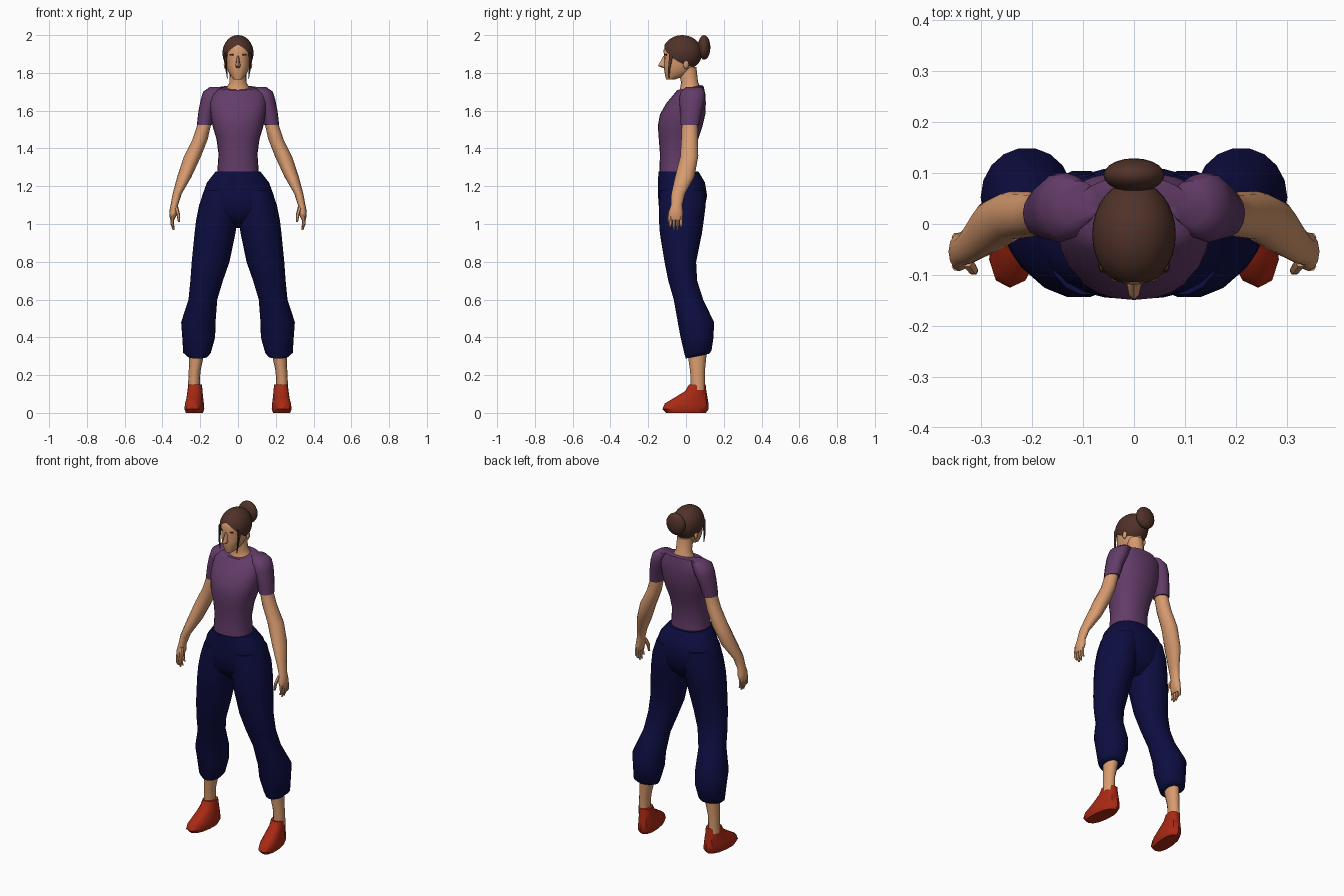
import bpy, bmesh, math
from mathutils import Vector


def material(name, rgb):
    m = bpy.data.materials.new(name)
    m.diffuse_color = (*rgb, 1)
    return m


SKIN = material("skin", (0.69, 0.33, 0.16))
SHIRT = material("purple_cloth", (0.125, 0.045, 0.14))
PANTS = material("navy_cloth", (0.004, 0.004, 0.053))
HAIR = material("brown_hair", (0.08, 0.032, 0.022))
SHOE = material("red_leather", (0.40, 0.022, 0.007))


def finish(bm, name, mat, mirror=False, angle=50):
    bmesh.ops.recalc_face_normals(bm, faces=bm.faces)
    me = bpy.data.meshes.new(name)
    bm.to_mesh(me)
    bm.free()
    me.materials.append(mat)
    ob = bpy.data.objects.new(name, me)
    bpy.context.collection.objects.link(ob)
    bpy.ops.object.select_all(action='DESELECT')
    ob.select_set(True)
    bpy.context.view_layer.objects.active = ob
    bpy.ops.object.shade_smooth_by_angle(angle=math.radians(angle))
    if mirror:
        ob.modifiers.new("mirror", 'MIRROR').use_clip = False
    return ob


def loft(name, mat, rings, n=16, mirror=False, power=1.0, angle=50):
    """Each ring: z, centre x, half width, front y, back y, optional slope along y."""
    bm = bmesh.new()
    loops = []
    for z, cx, rx, yf, yb, *slope in rings:
        s = slope[0] if slope else 0
        cy, ry = (yf + yb) / 2, (yb - yf) / 2
        loop = []
        for i in range(n):
            a = 2 * math.pi * i / n
            c, d = math.cos(a), math.sin(a)
            x = cx + rx * math.copysign(abs(c) ** power, c)
            dy = ry * math.copysign(abs(d) ** power, d)
            loop.append(bm.verts.new((x, cy + dy, z + s * dy)))
        loops.append(loop)
    for a, b in zip(loops, loops[1:]):
        for i in range(n):
            j = (i + 1) % n
            bm.faces.new((a[i], a[j], b[j], b[i]))
    bm.faces.new(loops[0])
    bm.faces.new(loops[-1])
    return finish(bm, name, mat, mirror, angle)


def ellipsoid(center, radii, u=20, v=12):
    bm = bmesh.new()
    bmesh.ops.create_uvsphere(bm, u_segments=u, v_segments=v, radius=1)
    for p in bm.verts:
        p.co = Vector([c + r * q for c, r, q in zip(center, radii, p.co)])
    return bm


# Head and face
loft("head", SKIN, [
    (1.765, 0, .022, -.105, -.06), (1.785, 0, .040, -.110, 0),
    (1.81, 0, .053, -.115, .03), (1.84, 0, .062, -.117, .05),
    (1.88, 0, .067, -.114, .068), (1.92, 0, .071, -.120, .073),
    (1.95, 0, .064, -.105, .062), (1.98, 0, .035, -.06, .025)], n=20, power=.92)
loft("nose", SKIN, [
    (1.826, 0, .008, -.122, -.10), (1.836, 0, .014, -.148, -.09),
    (1.85, 0, .011, -.141, -.09), (1.89, 0, .006, -.120, -.09)], n=8)
loft("brows", HAIR, [
    (1.893, .032, .012, -.113, -.10), (1.899, .032, .014, -.114, -.10)], n=8, mirror=True)
finish(ellipsoid((.067, 0, 1.845), (.009, .015, .024), 10, 6), "ears", SKIN, True)
loft("neck", SKIN, [
    (1.69, 0, .074, -.045, .075, .2), (1.725, 0, .058, -.032, .072, .2),
    (1.75, 0, .045, -.026, .064), (1.83, 0, .044, -.045, .055)])

# Hair: half a cap cut along a centre-parted hairline, then mirrored
bm = ellipsoid((0, -.02, 1.905), (.082, .105, .095), 32, 20)
for point, normal in (((0, 0, 0), (-1, 0, 0)), ((0, 0, 1.875), (-.6, -.65, -1))):
    bmesh.ops.bisect_plane(bm, geom=bm.verts[:] + bm.edges[:] + bm.faces[:],
                           plane_co=point, plane_no=normal, clear_outer=True)
cap = finish(bm, "hair_cap", HAIR, True)
bm = ellipsoid((0, .096, 1.935), (.06, .033, .065))
finish(bm, "hair_bun", HAIR)
loft("hair_strands", HAIR, [
    (1.77, .056, .002, -.094, -.088), (1.82, .062, .005, -.096, -.083),
    (1.87, .065, .006, -.092, -.072), (1.91, .062, .008, -.092, -.062)], n=6, mirror=True)

# Shirt
loft("shirt_body", SHIRT, [
    (1.255, 0, .112, -.141, .05), (1.30, 0, .108, -.140, .047),
    (1.37, 0, .103, -.138, .048), (1.45, 0, .114, -.144, .065),
    (1.52, 0, .135, -.149, .088), (1.58, 0, .146, -.138, .102),
    (1.64, 0, .152, -.104, .105), (1.69, 0, .150, -.062, .102),
    (1.72, 0, .115, -.047, .093, .15), (1.722, 0, .076, -.042, .080, .22)],
    n=24, power=.9)
loft("sleeves", SHIRT, [
    (1.525, .178, .040, -.028, .070), (1.60, .165, .044, -.031, .085),
    (1.66, .147, .050, -.036, .100), (1.70, .134, .051, -.030, .100),
    (1.725, .110, .040, 0, .085)], mirror=True)

# Arms, palms, fingers and thumbs
loft("arms", SKIN, [
    (1.62, .168, .036, -.015, .060), (1.53, .178, .036, -.022, .062),
    (1.45, .200, .040, -.025, .063), (1.36, .240, .045, -.030, .065),
    (1.25, .284, .038, -.058, .045), (1.16, .322, .024, -.078, -.005),
    (1.10, .337, .020, -.080, -.020), (1.065, .341, .023, -.092, -.016),
    (1.03, .347, .014, -.092, -.018), (1.02, .347, .010, -.088, -.022)],
    n=12, mirror=True)
for i, tip in enumerate((.985, .967, .968, .985)):
    y = -.083 + i * .019
    loft(f"fingers_{i + 1}", SKIN, [
        (1.04, .348, .010, y - .010, y + .010), (1.0, .349, .009, y - .009, y + .009),
        (tip, .340, .005, y - .005, y + .005)], n=6, mirror=True)
loft("thumbs", SKIN, [
    (1.09, .328, .012, -.085, -.060), (1.05, .316, .010, -.100, -.078),
    (1.01, .312, .006, -.100, -.086)], n=6, mirror=True)

# Trousers: hips plus two flared legs
loft("trouser_hips", PANTS, [
    (1.278, 0, .118, -.146, .066), (1.22, 0, .164, -.148, .100),
    (1.15, 0, .190, -.148, .112), (1.08, 0, .205, -.143, .098),
    (1.03, 0, .195, -.115, .075), (.98, 0, .060, -.06, .03)], n=24, power=.88)
loft("trouser_legs", PANTS, [
    (1.18, .092, .085, -.140, .100), (1.10, .103, .103, -.145, .106),
    (1.02, .112, .110, -.145, .096), (.95, .122, .108, -.140, .086),
    (.80, .145, .100, -.115, .055), (.70, .166, .086, -.095, .060),
    (.60, .186, .076, -.066, .092), (.48, .210, .091, -.045, .150),
    (.40, .208, .087, -.030, .147), (.318, .217, .073, -.008, .136, .15),
    (.300, .213, .055, -.002, .122, .2)], n=18, mirror=True)

# Ankles and shoes
loft("ankles", SKIN, [
    (.34, .215, .042, .005, .112), (.22, .230, .031, .022, .100),
    (.12, .235, .031, .026, .100)], n=12, mirror=True)
shoes = loft("shoes", SHOE, [
    (0, .233, .044, -.105, .105), (.02, .233, .052, -.125, .120),
    (.05, .233, .049, -.112, .119), (.08, .233, .044, -.062, .114),
    (.115, .235, .040, -.005, .108), (.15, .235, .036, .016, .104)],
    n=12, mirror=True, power=.85, angle=40)
# Turn the toes slightly outward
for p in shoes.data.vertices:
    p.co.x += (.06 - p.co.y) * .1 - .008
